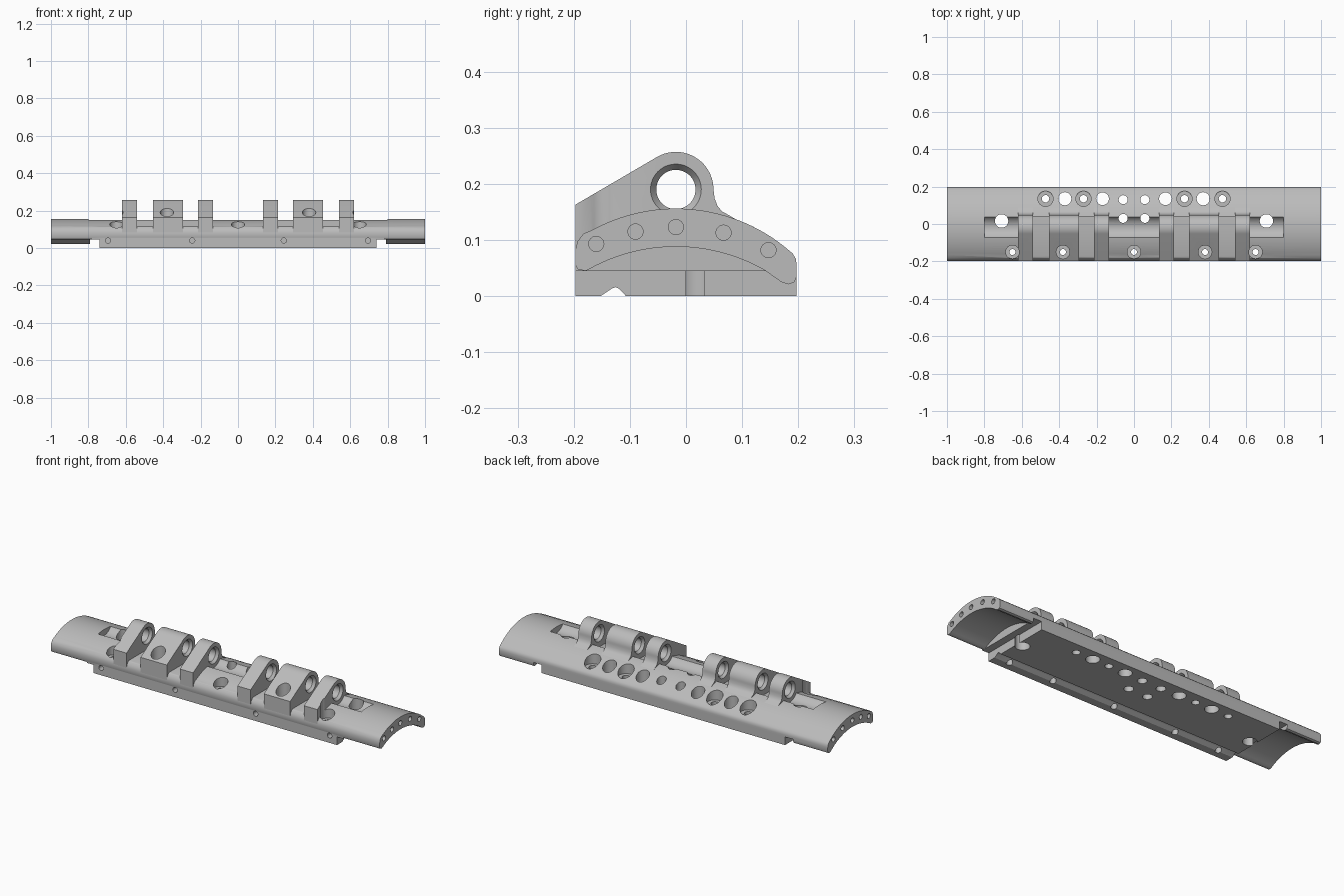
import bpy, bmesh, math
from mathutils import Matrix

if bpy.data.objects.get("Cube"):
    bpy.data.objects.remove(bpy.data.objects["Cube"], do_unlink=True)

grey = bpy.data.materials.new("machined_grey")
grey.use_nodes = True
grey.diffuse_color = (0.5, 0.5, 0.5, 1)
grey.node_tree.nodes["Principled BSDF"].inputs["Base Color"].default_value = (0.5, 0.5, 0.5, 1)


def finish(name, bm):
    bmesh.ops.recalc_face_normals(bm, faces=bm.faces[:])
    mesh = bpy.data.meshes.new(name)
    bm.to_mesh(mesh)
    bm.free()
    obj = bpy.data.objects.new(name, mesh)
    mesh.materials.append(grey)
    bpy.context.collection.objects.link(obj)
    return obj


def extrude_x(name, profile, x0, x1):
    """Extrude a (y, z) outline along x."""
    bm = bmesh.new()
    face = bm.faces.new([bm.verts.new((x0, y, z)) for y, z in profile])
    res = bmesh.ops.extrude_face_region(bm, geom=[face])
    verts = [v for v in res["geom"] if isinstance(v, bmesh.types.BMVert)]
    bmesh.ops.translate(bm, verts=verts, vec=(x1 - x0, 0, 0))
    return finish(name, bm)


def box(x0, x1, y0, y1, z0, z1):
    return extrude_x("box_cutter", [(y0, z0), (y1, z0), (y1, z1), (y0, z1)], x0, x1)


def rod(axis, centre, radius, length, sides=32):
    """Cylinder cutter along the x, y or z axis."""
    bm = bmesh.new()
    turn = {"x": Matrix.Rotation(math.pi / 2, 4, "Y"),
            "y": Matrix.Rotation(math.pi / 2, 4, "X"), "z": Matrix()}[axis]
    bmesh.ops.create_cone(bm, cap_ends=True, segments=sides, radius1=radius, radius2=radius,
                          depth=length, matrix=Matrix.Translation(centre) @ turn)
    return finish("rod_cutter", bm)


def lathe_x(rings, cy, cz, sides=48):
    """Turned cutter along x from (x, radius) rings."""
    bm = bmesh.new()
    loops = [[bm.verts.new((x, cy + r * math.cos(2 * math.pi * i / sides),
                            cz + r * math.sin(2 * math.pi * i / sides)))
              for i in range(sides)] for x, r in rings]
    for a, b in zip(loops, loops[1:]):
        for i in range(sides):
            j = (i + 1) % sides
            bm.faces.new((a[i], a[j], b[j], b[i]))
    bm.faces.new(loops[0])
    bm.faces.new(loops[-1])
    return finish("bore_cutter", bm)


def cut(cutter, *targets):
    for obj in targets:
        mod = obj.modifiers.new("cut", "BOOLEAN")
        mod.operation, mod.solver, mod.object = "DIFFERENCE", "EXACT", cutter
        bpy.context.view_layer.objects.active = obj
        bpy.ops.object.modifier_apply(modifier=mod.name)
    bpy.data.objects.remove(cutter, do_unlink=True)


def arc(cy, cz, r, y0, y1, n):
    """Upper arc of a circle between two y positions."""
    ys = [y0 + (y1 - y0) * i / n for i in range(n + 1)]
    return [(y, cz + math.sqrt(r * r - (y - cy) ** 2)) for y in ys]


AXIS_Y, AXIS_Z = -0.018, 0.19
EDGE = 0.197

# Arched body, solid along its whole length at first
outline = ([(-EDGE, 0), (-EDGE, 0.083), (-0.193, 0.098), (-0.183, 0.111)]
           + arc(AXIS_Y, -0.154, 0.31, -0.165, 0.178, 28)
           + [(0.19, 0.076), (0.196, 0.066), (EDGE, 0.055), (EDGE, 0)])
body = extrude_x("arched_body", outline, -1, 1)

# Hollow under both ends, leaving the block and the back lip
hollow = ([(-0.3, 0.06), (-EDGE, 0.056), (-0.193, 0.048), (-0.18, 0.045)]
          + arc(AXIS_Y, -0.231, 0.319, -0.176, 0.14, 24)
          + [(0.17, 0.025), (0.183, 0.021), (0.193, 0.025), (EDGE, 0.034),
             (0.3, 0.04), (0.3, -0.1), (-0.3, -0.1)])
for s in (-1, 1):
    cut(extrude_x("end_cutter", hollow, s * 0.78, s * 1.1), body)
    cut(box(*sorted((s * 0.74, s * 0.79)), -0.3, 0.3, -0.1, 0.045), body)

# Groove along the underside and trough around the hinge axis
cut(extrude_x("groove_cutter", [(-0.155, -0.002), (-0.131, 0.014), (-0.125, 0.016),
                                (-0.119, 0.013), (-0.105, -0.002)], -0.9, 0.9), body)
cut(rod("x", (0, AXIS_Y, AXIS_Z), 0.067, 1.6, 64), body)

# Flat clearance gaps between the lugs
for s in (-1, 1):
    for a, b in ((0.21, 0.295), (0.455, 0.54)):
        cut(box(*sorted((s * a, s * b)), -0.3, 0.04, 0.115, 0.3), body)

# Hinge lugs
lug_outline = [(-EDGE, 0.08), (-EDGE, 0.163)]
for i in range(21):
    t = math.radians(120 - 6 * i)
    lug_outline.append((AXIS_Y + 0.067 * math.cos(t), AXIS_Z + 0.067 * math.sin(t)))
lug_outline += [(0.051, 0.174), (0.056, 0.161), (0.064, 0.151), (0.075, 0.145),
                (0.09, 0.136), (0.09, 0.08)]
spans = [(-0.62, -0.54), (-0.455, -0.295), (-0.215, -0.135),
         (0.135, 0.215), (0.295, 0.455), (0.54, 0.62)]
lugs = [extrude_x("hinge_lug_%d" % (i + 1), lug_outline, a, b) for i, (a, b) in enumerate(spans)]

# Hinge bore with a chamfer at each lug face
for lug, (a, b) in zip(lugs, spans):
    cut(lathe_x([(a - 0.001, 0.046), (a + 0.014, 0.035), (b - 0.014, 0.035), (b + 0.001, 0.046)],
                AXIS_Y, AXIS_Z), lug)

# Front row of counterbored screw holes
for x, hit in ((-0.65, [0]), (-0.38, [1]), (0, []), (0.38, [4]), (0.65, [5])):
    parts = [body] + [lugs[i] for i in hit]
    cut(rod("z", (x, -0.15, 0.24), 0.036, 0.3), *parts)
    cut(rod("z", (x, -0.15, 0), 0.016, 0.5, 24), *parts)

# Back row, alternating counterbored and plain holes
for s in (-1, 1):
    for x in (0.27, 0.473):
        cut(rod("z", (s * x, 0.135, 0.18), 0.041, 0.2), body)
        cut(rod("z", (s * x, 0.135, 0), 0.02, 0.5, 24), body)
    for x, y, r in ((0.37, 0.135, 0.035), (0.168, 0.135, 0.034), (0.058, 0.13, 0.024),
                    (0.058, 0.03, 0.024), (0.708, 0.016, 0.036)):
        cut(rod("z", (s * x, y, 0), r, 0.5), body)

# Blind holes in the two end faces
for y, z in ((-0.16, 0.093), (-0.09, 0.115), (AXIS_Y, 0.123), (0.067, 0.113), (0.147, 0.082)):
    for s in (-1, 1):
        cut(rod("x", (s, y, z), 0.0135, 0.16, 24), body)

# Blind holes in the front face
for x in (-0.695, -0.245, 0.245, 0.695):
    cut(rod("y", (x, -EDGE, 0.04), 0.014, 0.1, 24), body)

# Smooth the curves, keep machined edges sharp
bpy.ops.object.select_all(action="DESELECT")
for obj in [body] + lugs:
    obj.select_set(True)
bpy.context.view_layer.objects.active = body
bpy.ops.object.shade_smooth_by_angle(angle=math.radians(30))
